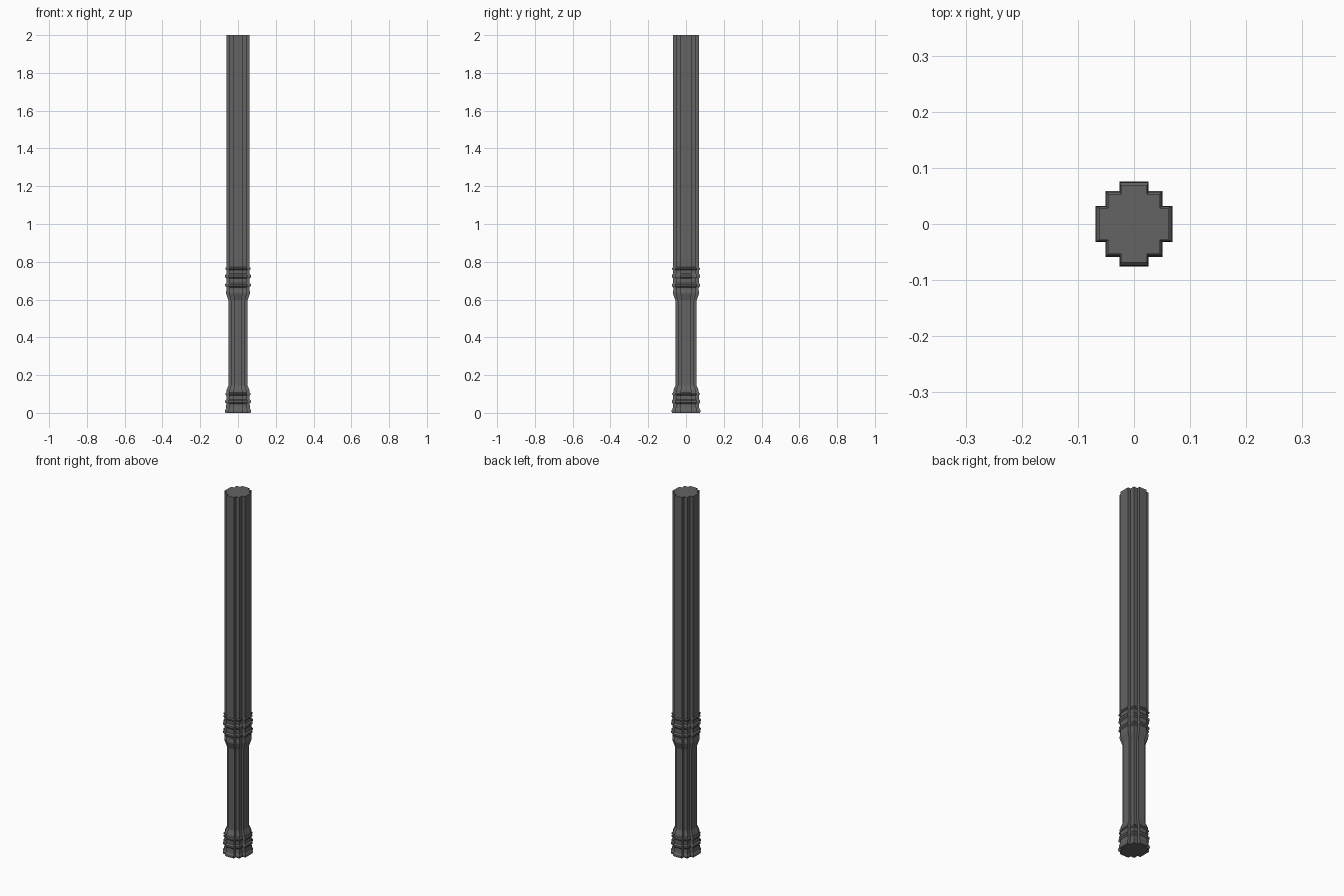
import bpy
import bmesh

old = bpy.data.objects.get("Cube")
if old:
    bpy.data.objects.remove(old, do_unlink=True)

grey = bpy.data.materials.new("dark grey")
grey.use_nodes = True
colour = (0.125, 0.125, 0.125, 1)
grey.diffuse_color = colour
grey.node_tree.nodes["Principled BSDF"].inputs["Base Color"].default_value = colour

# Stepped cross-section: one quarter, mirrored into a closed outline
quarter = [(0.069, 0.032), (0.051, 0.032), (0.051, 0.059), (0.026, 0.059), (0.026, 0.076)]
half = quarter + [(-x, y) for x, y in reversed(quarter)]
outline = half + [(-x, -y) for x, y in half]


def section(name, rings, cap_bottom=False, cap_top=False):
    """Loft the outline through (height, scale) rings."""
    bm = bmesh.new()
    loops = [[bm.verts.new((x * s, y * s, z)) for x, y in outline] for z, s in rings]
    n = len(outline)
    for low, high in zip(loops, loops[1:]):
        for i in range(n):
            j = (i + 1) % n
            bm.faces.new((low[i], low[j], high[j], high[i]))
    if cap_bottom:
        bm.faces.new(loops[0][::-1])
    if cap_top:
        bm.faces.new(loops[-1])
    mesh = bpy.data.meshes.new(name)
    bm.to_mesh(mesh)
    bm.free()
    mesh.materials.append(grey)
    obj = bpy.data.objects.new(name, mesh)
    bpy.context.collection.objects.link(obj)


def bead(z, height, groove=0.89, crest=0.99):
    """Rings of one raised moulding centred on z."""
    h = height / 2
    return [(z - h, groove), (z - h * 0.4, crest), (z + h * 0.4, crest), (z + h, groove)]


# Moulded foot, slim grip, ringed collar, long shaft
section("base", [(0, 0.96), (0.006, 1), (0.014, 1), (0.022, 0.93)] + bead(0.06, 0.024)
        + bead(0.1, 0.016, 0.89, 0.96) + [(0.12, 0.88), (0.145, 0.74)], cap_bottom=True)
section("grip", [(0.145, 0.74), (0.595, 0.74)])
section("collar", [(0.595, 0.74), (0.632, 0.91), (0.642, 0.91), (0.65, 0.88)]
        + bead(0.676, 0.022) + bead(0.724, 0.026) + bead(0.764, 0.016, 0.9, 0.97))
section("shaft", [(0.772, 0.9), (2, 0.9)], cap_top=True)
